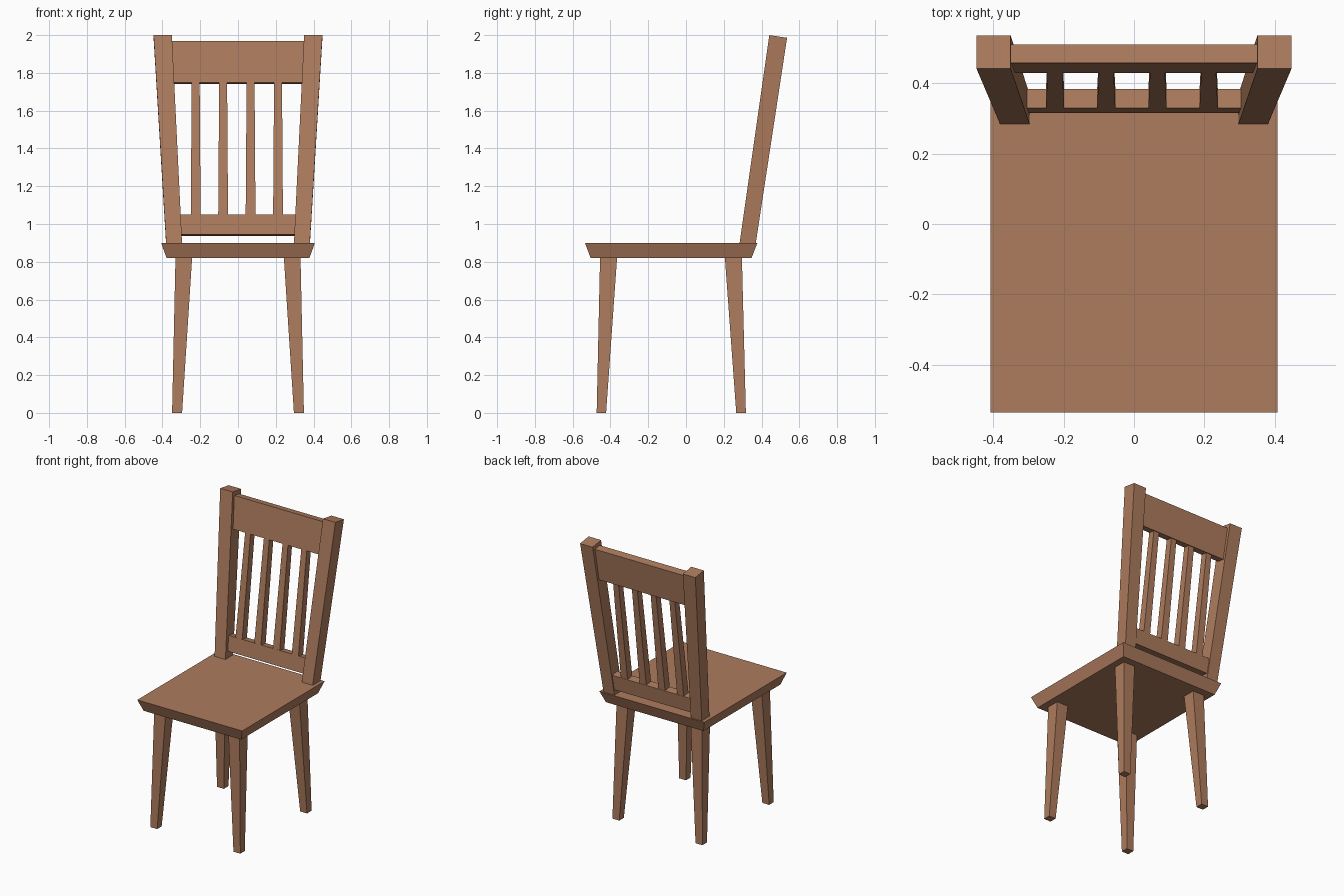
import bpy

wood = bpy.data.materials.new("wood")
wood.diffuse_color = (0.42, 0.20, 0.11, 1)


def loft(name, bottom, top, tilt=0.0, mirror=False):
    """Box between two rectangles (x0, x1, y0, y1, z); tilt lowers the rear edges."""
    verts = []
    for x0, x1, y0, y1, z in (bottom, top):
        zb = z - tilt * (y1 - y0)
        verts += [(x0, y0, z), (x1, y0, z), (x1, y1, zb), (x0, y1, zb)]
    faces = [(3, 2, 1, 0), (4, 5, 6, 7)]
    faces += [(i, (i + 1) % 4, (i + 1) % 4 + 4, i + 4) for i in range(4)]
    mesh = bpy.data.meshes.new(name)
    mesh.from_pydata(verts, [], faces)
    mesh.materials.append(wood)
    obj = bpy.data.objects.new(name, mesh)
    bpy.context.collection.objects.link(obj)
    if mirror:
        obj.modifiers.new("mirror", 'MIRROR')
    return obj


TILT = 0.15

# Seat with sides that slope inwards underneath
loft("seat", (-0.378, 0.378, -0.505, 0.347, 0.82),
     (-0.407, 0.407, -0.535, 0.378, 0.90))

# Tapered, splayed legs (mirrored left to right)
loft("front_legs", (0.296, 0.349, -0.473, -0.423, 0),
     (0.243, 0.331, -0.455, -0.365, 0.82), mirror=True)
loft("back_legs", (0.296, 0.349, 0.266, 0.317, 0),
     (0.243, 0.331, 0.206, 0.296, 0.82), mirror=True)

# Back posts, leaning backwards and outwards
loft("back_posts", (0.296, 0.380, 0.283, 0.367, 0.895),
     (0.350, 0.447, 0.441, 0.535, 2.0), TILT, mirror=True)

# Rails, with ends set into the posts
loft("top_rail", (-0.355, 0.355, 0.428, 0.481, 1.748),
     (-0.365, 0.365, 0.457, 0.510, 1.97), TILT)
loft("lower_rail", (-0.315, 0.315, 0.315, 0.369, 0.945),
     (-0.320, 0.320, 0.329, 0.383, 1.05), TILT)

# Four slats between the rails, slightly narrower at the top
for i in range(4):
    c = -0.224 + i * 0.1453
    loft(f"slat_{i + 1}", (c - 0.026, c + 0.026, 0.329, 0.381, 1.045),
         (c - 0.021, c + 0.021, 0.429, 0.475, 1.752), TILT)
